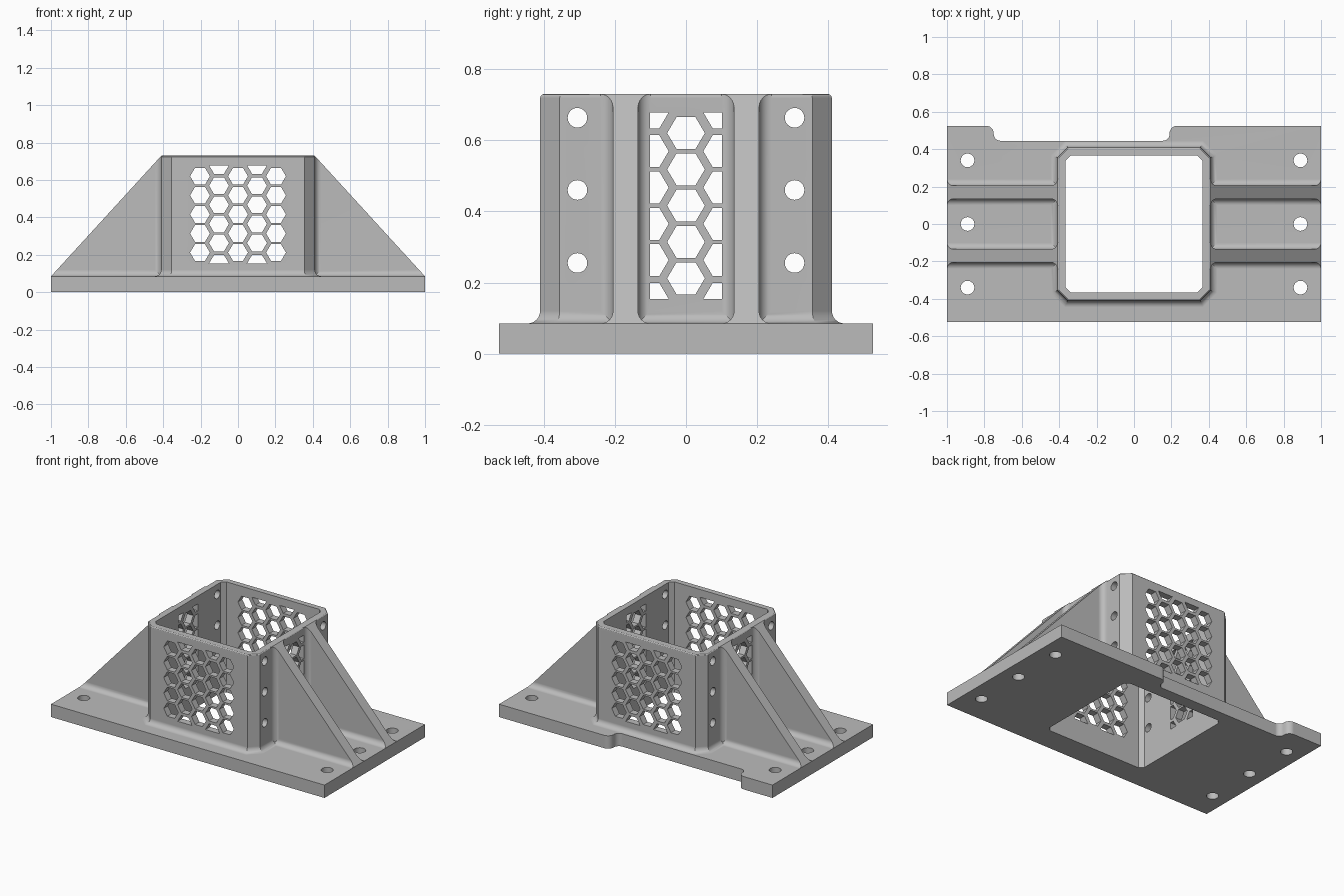
import bpy, bmesh
from math import sin, cos, pi

if "Cube" in bpy.data.objects:
    bpy.data.objects.remove(bpy.data.objects["Cube"], do_unlink=True)

BASE_H, TOP, WALL, INNER, FILLET = 0.085, 0.73, 0.41, 0.365, 0.035

grey = bpy.data.materials.new("light grey")
grey.use_nodes = True
grey.diffuse_color = (0.5, 0.5, 0.5, 1)
grey.node_tree.nodes["Principled BSDF"].inputs["Base Color"].default_value = (0.5, 0.5, 0.5, 1)


def loft(name, stacks):
    """Each stack is a list of rings, closed at both ends."""
    bm = bmesh.new()
    for rings in stacks:
        loops = [[bm.verts.new(p) for p in ring] for ring in rings]
        n = len(loops[0])
        for a, b in zip(loops, loops[1:]):
            for i in range(n):
                j = (i + 1) % n
                bm.faces.new((a[i], a[j], b[j], b[i]))
        bm.faces.new(loops[0])
        bm.faces.new(loops[-1])
    bmesh.ops.recalc_face_normals(bm, faces=bm.faces)
    mesh = bpy.data.meshes.new(name)
    bm.to_mesh(mesh)
    bm.free()
    mesh.materials.append(grey)
    ob = bpy.data.objects.new(name, mesh)
    bpy.context.collection.objects.link(ob)
    return ob


def along(axis, outline, lo, hi):
    """Two rings of a flat outline swept along x, y or z."""
    place = {"x": lambda u, v, w: (w, u, v),
             "y": lambda u, v, w: (u, w, v),
             "z": lambda u, v, w: (u, v, w)}[axis]
    return [[place(u, v, w) for u, v in outline] for w in (lo, hi)]


def combine(target, tool, operation):
    mod = target.modifiers.new(operation.lower(), "BOOLEAN")
    mod.operation, mod.solver, mod.object = operation, "EXACT", tool
    bpy.context.view_layer.objects.active = target
    bpy.ops.object.modifier_apply(modifier=mod.name)
    bpy.data.objects.remove(tool, do_unlink=True)


def octagon(a, b):
    return [(a, -b), (a, b), (b, a), (-b, a), (-a, b), (-a, -b), (-b, -a), (b, -a)]


def circle(u, v, r, n=32):
    return [(u + r * cos(2 * pi * i / n), v + r * sin(2 * pi * i / n)) for i in range(n)]


def arc(cx, cy, r, start, end, n=6):
    return [(cx + r * cos(start + (end - start) * i / n),
             cy + r * sin(start + (end - start) * i / n)) for i in range(n + 1)]


# Base plate, with a rounded notch in the back edge
BACK, NOTCH, R = 0.525, 0.445, 0.04
plate = [(-1, -BACK), (1, -BACK), (1, BACK)]
plate += arc(0.19 + R, BACK - R, R, pi / 2, pi)
plate += arc(0.19 - R + 0.005, NOTCH + R - 0.005, R - 0.005, 0, -pi / 2)
plate += arc(-0.75 + R - 0.005, NOTCH + R - 0.005, R - 0.005, -pi / 2, -pi)
plate += arc(-0.75 - R, BACK - R, R, 0, pi / 2)
plate += [(-1, BACK)]
# Drop repeated points where arcs meet
plate = list(dict.fromkeys((round(x, 4), round(y, 4)) for x, y in plate))
bracket = loft("socket_bracket", [along("z", plate, 0, BASE_H)])

# Square tower with chamfered corners, flared foot and eased rim
steps = [i * pi / 12 for i in range(7)]
profile = [(FILLET, BASE_H / 2)]
profile += [(FILLET * (1 - sin(t)), BASE_H + FILLET * (1 - cos(t))) for t in steps]
profile += [(0.012 * (cos(t) - 1), TOP - 0.012 + 0.012 * sin(t)) for t in steps[::2]]
tower = loft("tower", [[[(x, y, z) for x, y in octagon(WALL + d, 0.355 + 0.414 * d)]
                        for d, z in profile]])
combine(bracket, tower, "UNION")


# Sloped ribs, filleted into both the plate and the tower
def flared(foot, start, end, half=0.035):
    side = [(half + FILLET, start)]
    side += [(half + FILLET * (1 - sin(t)), foot + FILLET * (1 - cos(t))) for t in steps]
    side += [(half, end)]
    return side + [(-w, h) for w, h in reversed(side)]


for sx in (-1, 1):
    for yc in (-0.17, 0.17):
        upright = [(yc + w, z) for w, z in flared(BASE_H, 0.04, 0.8)]
        plan = [(sx * x, yc + w) for w, x in flared(WALL, 0.385, 1.1)]
        rib = loft("rib", [along("x", upright, sx * 0.385, sx * 1.1)])
        combine(rib, loft("rib_root", [along("z", plan, 0.041, 0.79)]), "UNION")
        wedge = [(sx * x, z) for x, z in ((0.387, 0.045), (0.9995, 0.045), (0.9995, BASE_H),
                                          (WALL, TOP - 0.0005), (0.387, TOP - 0.0005))]
        combine(rib, loft("slope", [along("y", wedge, yc - 0.2, yc + 0.2)]), "INTERSECT")
        combine(bracket, rib, "UNION")

# Square opening right through
combine(bracket, loft("opening", [along("z", octagon(INNER, INNER - 0.025), -0.1, 1)]),
        "DIFFERENCE")


# Honeycomb vents
def honeycomb(columns, limit):
    cells = []
    for c in range(-columns, columns + 1):
        rows = (-0.262, -0.153, -0.051, 0.051, 0.153, 0.262) if c % 2 else \
            [0.102 * k for k in range(-2, 3)]
        for dz in rows:
            cell = []
            for u, v in ((1, 0), (0.5, 1), (-0.5, 1), (-1, 0), (-0.5, -1), (0.5, -1)):
                x = max(-limit, min(limit, 0.1016 * c + 0.053 * u))
                z = max(-0.262, min(0.262, dz + 0.045 * v))
                cell.append((round(x, 4), round(0.416 + z, 4)))
            cells.append(list(dict.fromkeys(cell)))
    return cells


front_vents = [along("y", c, -0.6, 0.6) for c in honeycomb(2, 0.3)]
side_vents = [along("x", c, -0.6, 0.6) for c in honeycomb(1, 0.1016)]
# Fixing holes in the tower sides and the plate
side_holes = [along("x", circle(y, z, 0.0275), -0.7, 0.7)
              for y in (-0.305, 0.305) for z in (0.255, 0.46, 0.663)]
plate_holes = [along("z", circle(x, y, 0.0365), -0.1, 0.3)
               for x in (-0.89, 0.89) for y in (-0.34, 0, 0.34)]
for cuts in (front_vents, side_vents, side_holes, plate_holes):
    combine(bracket, loft("cutter", cuts), "DIFFERENCE")

# Smooth fillets with flat walls and crisp corners
bpy.ops.object.select_all(action="DESELECT")
bracket.select_set(True)
bpy.context.view_layer.objects.active = bracket
bpy.ops.object.shade_smooth_by_angle(angle=pi / 7)
normals = bracket.modifiers.new("flat_walls", "WEIGHTED_NORMAL")
normals.keep_sharp = True
